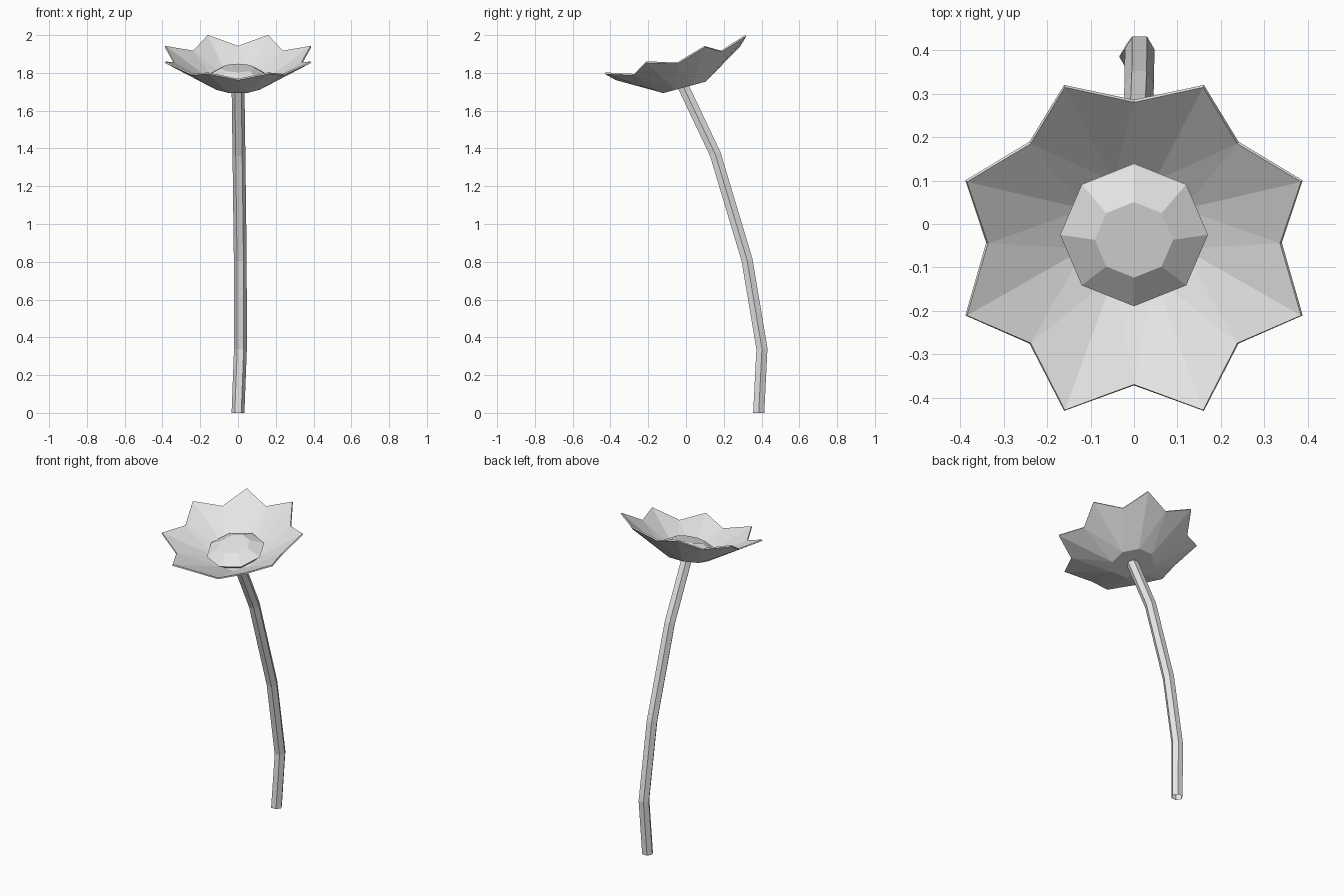
import bpy, math
from mathutils import Matrix, Vector

if "Cube" in bpy.data.objects:
    bpy.data.objects.remove(bpy.data.objects["Cube"])

grey = bpy.data.materials.new("light_grey")
grey.diffuse_color = (0.8, 0.8, 0.8, 1)
grey.use_nodes = True
grey.node_tree.nodes["Principled BSDF"].inputs["Base Color"].default_value = grey.diffuse_color


def make(name, verts, faces):
    me = bpy.data.meshes.new(name)
    me.from_pydata(verts, [], faces)
    me.materials.append(grey)
    ob = bpy.data.objects.new(name, me)
    bpy.context.collection.objects.link(ob)
    return ob


def ring(r, z, start, n=8):
    return [Vector((r * math.cos(start + 2 * math.pi * i / n),
                    r * math.sin(start + 2 * math.pi * i / n), z)) for i in range(n)]


# flower head frame: leans forward 15 degrees, origin at the plane of petal tips
head = Matrix.Translation((0, -0.055, 1.895)) @ Matrix.Rotation(math.radians(15), 4, 'X')
half = math.pi / 8

# petals: eight-pointed folded bowl with a flat octagonal base
v = ring(0.125, -0.178, half) + ring(0.42, 0, half) + ring(0.34, -0.047, 2 * half)
f = [tuple(range(8))]
for i in range(8):
    j = (i + 1) % 8
    f += [(i, 8 + i, 16 + i), (i, 16 + i, j), (j, 16 + i, 8 + j)]
petals = make("petals", [head @ p for p in v], f)
mod = petals.modifiers.new("thickness", 'SOLIDIFY')
mod.thickness = 0.008
mod.offset = 1

# flower centre: low octagonal dome with a flat top and a tapered underside
v = ring(0.11, -0.17, 0) + ring(0.17, -0.116, 0) + ring(0.09, -0.072, 0)
f = [tuple(range(7, -1, -1)), tuple(range(16, 24))]
for k in (0, 8):
    for i in range(8):
        j = (i + 1) % 8
        f.append((k + i, k + j, k + 8 + j, k + 8 + i))
make("flower_centre", [head @ p for p in v], f)

# stem: bent six-sided tube, open at the bottom
path = [Vector(p) for p in ((0, 0.385, 0), (0.013, 0.402, 0.34), (0.012, 0.323, 0.81),
                            (0.005, 0.155, 1.37), (0, -0.018, 1.735))]
v, f = [], []
for k, p in enumerate(path):
    d = path[min(k + 1, 4)] - path[max(k - 1, 0)]
    tilt = Matrix.Rotation(0 if k == 0 else math.atan2(-d.y, d.z), 4, 'X')
    v += [p + tilt @ q for q in ring(0.034, 0, 0, 6)]
for k in range(4):
    for i in range(6):
        a, b = 6 * k + i, 6 * k + (i + 1) % 6
        f.append((a, b, b + 6, a + 6))
make("stem", v, f)
